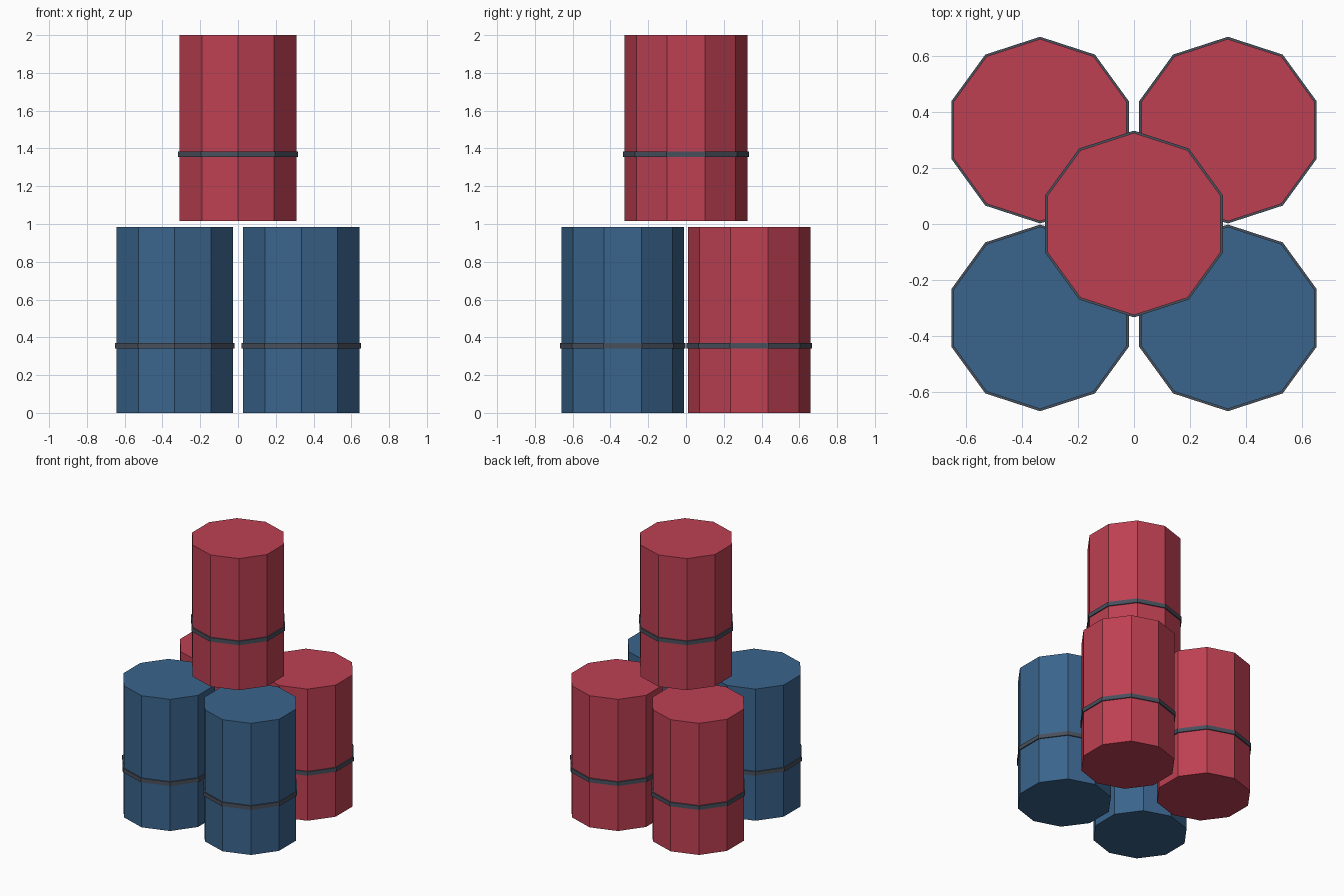
import bpy
from mathutils import Vector

cube = bpy.data.objects.get("Cube")
if cube:
    bpy.data.objects.remove(cube, do_unlink=True)

SIDES = 10
HEIGHT = 0.985
RADIUS = 0.325
BAND_RADIUS = 0.333
SPACING = 0.335


def material(name, rgb):
    mat = bpy.data.materials.new(name)
    mat.use_nodes = True
    mat.diffuse_color = (*rgb, 1)
    mat.node_tree.nodes["Principled BSDF"].inputs["Base Color"].default_value = (*rgb, 1)
    return mat


red = material("barrel red", (0.51, 0.051, 0.084))
blue = material("barrel blue", (0.042, 0.127, 0.262))
grey = material("band grey", (0.065, 0.08, 0.107))


def prism(name, radius, bottom, height, mat):
    """Flat-shaded ten-sided prism standing on the given point."""
    centre = Vector(bottom) + Vector((0, 0, height / 2))
    bpy.ops.mesh.primitive_cylinder_add(
        vertices=SIDES, radius=radius, depth=height, location=centre)
    obj = bpy.context.object
    obj.name = name
    obj.data.materials.append(mat)
    return obj


def barrel(name, x, y, z, mat):
    """Drum with a slim raised band around its lower third."""
    prism(name + "_barrel", RADIUS, (x, y, z), HEIGHT, mat)
    prism(name + "_band", BAND_RADIUS, (x, y, z + 0.34), 0.03, grey)


# Four barrels on the ground: blue in front, red behind
for row, sy, mat in (("front", -1, blue), ("back", 1, red)):
    for side, sx in (("left", 1), ("right", -1)):
        barrel(f"{row}_{side}", sx * SPACING, sy * SPACING, 0, mat)

# One barrel stacked on top
barrel("top", 0, 0, 2 - HEIGHT, red)
